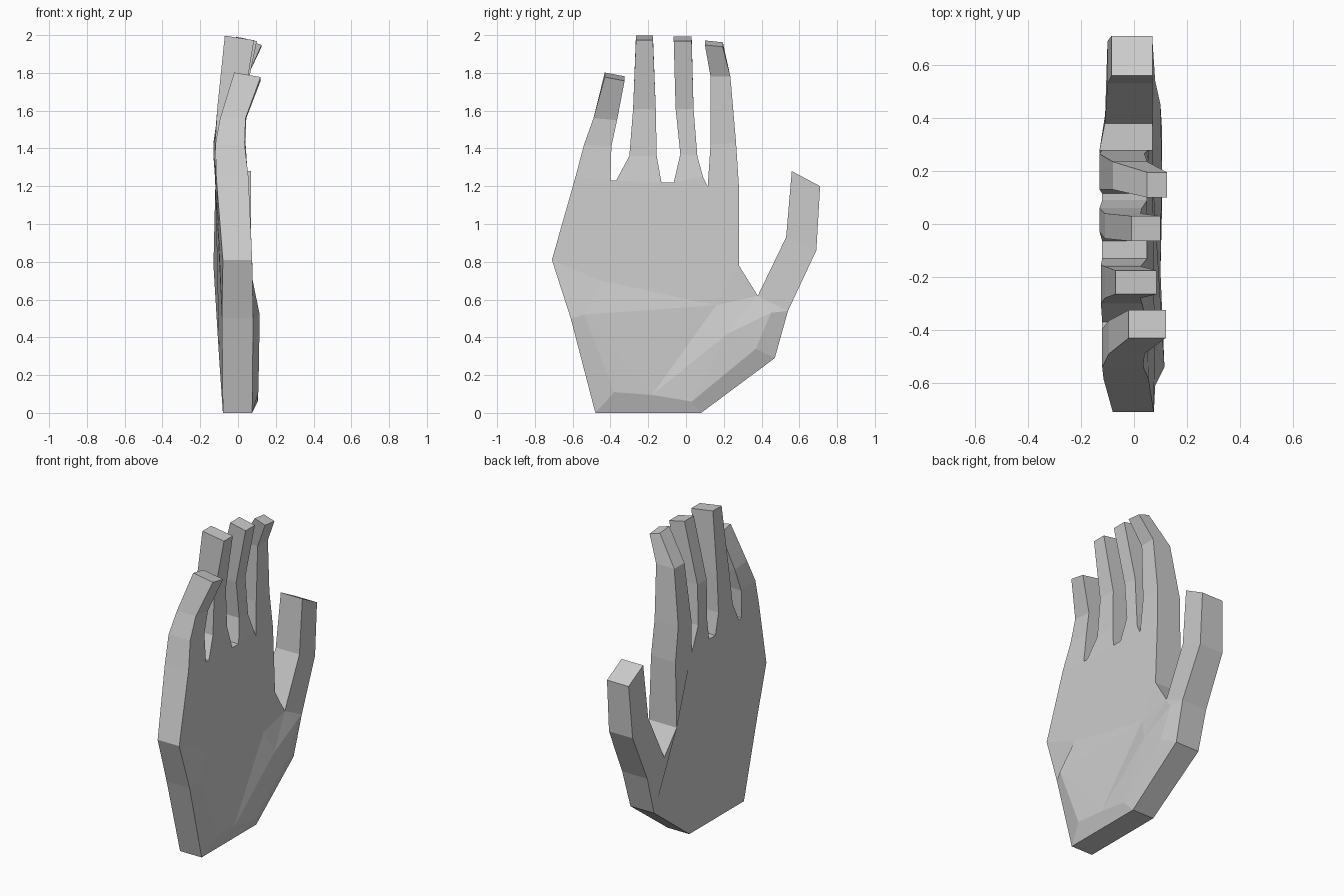
import bpy
import bmesh

cube = bpy.data.objects.get("Cube")
if cube:
    bpy.data.objects.remove(cube, do_unlink=True)

grey = bpy.data.materials.new("plain grey")
grey.use_nodes = True
grey.diffuse_color = (0.6, 0.6, 0.6, 1)
grey.node_tree.nodes["Principled BSDF"].inputs["Base Color"].default_value = (0.6, 0.6, 0.6, 1)

bm = bmesh.new()

# Palm outline: name -> y, z, back x, front x (walked around the edge)
outline = {
    "wrist_outer": (-.48, 0, -.08, .075),
    "wrist_inner": (.08, 0, -.08, .075),
    "thumb_heel": (.47, .29, -.1, .07),
    "thumb_right": (.54, .54, -.1, .08),
    "thumb_left": (.38, .62, -.11, .07),
    "index_side": (.28, .78, -.13, .07),
    "index_right": (.28, 1.2, -.12, .055),
    "index_left": (.115, 1.2, -.12, .05),
    "middle_right": (.09, 1.25, -.12, .05),
    "middle_left": (-.065, 1.22, -.12, .05),
    "ring_right": (-.13, 1.22, -.12, .05),
    "ring_left": (-.37, 1.23, -.12, .05),
    "pinky_right": (-.4, 1.23, -.12, .05),
    "pinky_left": (-.585, 1.25, -.115, .055),
    "palm_edge": (-.71, .81, -.08, .075),
    "heel_side": (-.61, .5, -.085, .08),
}
back, front = {}, {}
for name, (y, z, xb, xf) in outline.items():
    back[name] = bm.verts.new((xb, y, z))
    front[name] = bm.verts.new((xf, y, z))

# Raised points on the palm side
raised = {
    "pad_top": (.115, -.54, .52),
    "pad_low": (.108, -.38, .11),
    "groove_low": (.1, -.18, .095),
    "mound_low": (.105, .03, .06),
    "mound_out": (.105, .37, .34),
    "mound_top": (.1, .45, .53),
    "mound_mid": (.105, .22, .42),
    "groove_top": (.072, .16, .57),
    "palm_fold": (.078, -.45, .7),
}
for name, co in raised.items():
    front[name] = bm.verts.new(co)

palm_faces = [
    "heel_side pad_top pad_low wrist_outer",
    "wrist_outer wrist_inner mound_low groove_low pad_low",
    "wrist_inner thumb_heel mound_out mound_low",
    "thumb_heel thumb_right mound_top mound_out",
    "thumb_right thumb_left mound_top",
    "mound_low mound_out mound_mid",
    "mound_out mound_top mound_mid",
    "groove_low mound_low mound_mid",
    "groove_low mound_mid groove_top",
    "mound_mid mound_top thumb_left",
    "groove_top mound_mid thumb_left",
    "groove_top thumb_left index_side",
    "pad_low groove_low pad_top",
    "groove_low groove_top pad_top",
    "pad_top groove_top palm_fold",
    "heel_side pad_top palm_fold palm_edge",
    "palm_edge palm_fold groove_top index_side index_right index_left middle_right "
    "middle_left ring_right ring_left pinky_right pinky_left",
]
for names in palm_faces:
    bm.faces.new([front[n] for n in names.split()])
bm.faces.new([back[n] for n in outline])

# Rim joining back and palm, left open where a finger grows out
names = list(outline)
for a, b in zip(names, names[1:] + names[:1]):
    if a.split("_")[0] == b.split("_")[0] and {"left", "right"} == {a.split("_")[1], b.split("_")[1]}:
        continue
    bm.faces.new((back[a], back[b], front[b], front[a]))

# Finger sections: left y, left z, right y, right z, back x, front x
fingers = {
    "thumb": [(.53, .93, .69, .86, -.1, .07), (.56, 1.28, .71, 1.2, -.085, .07)],
    "index": [(.13, 1.42, .265, 1.43, -.13, .04), (.13, 1.78, .235, 1.78, -.08, .05),
              (.1, 1.96, .195, 1.95, .05, .125)],
    "middle": [(-.03, 1.37, .06, 1.36, -.13, .03), (-.055, 1.61, .04, 1.61, -.11, .025),
               (-.065, 1.98, .03, 1.98, -.01, .1)],
    "ring": [(-.3, 1.36, -.155, 1.36, -.125, .03), (-.28, 1.61, -.16, 1.61, -.11, .025),
             (-.265, 1.985, -.175, 1.985, -.07, .085)],
    "pinky": [(-.54, 1.42, -.395, 1.41, -.12, .035), (-.49, 1.56, -.365, 1.55, -.095, .04),
              (-.43, 1.79, -.325, 1.77, -.02, .12)],
}
for name, rows in fingers.items():
    lo, hi = name + "_left", name + "_right"
    ring = [back[lo], back[hi], front[hi], front[lo]]
    for yl, zl, yr, zr, xb, xf in rows:
        tip = .012 if (yl, zl, yr, zr, xb, xf) == rows[-1] and name != "thumb" else 0
        new = [bm.verts.new(c) for c in ((xb, yl, zl + tip), (xb, yr, zr + tip),
                                         (xf, yr, zr - tip), (xf, yl, zl - tip))]
        for i in range(4):
            j = (i + 1) % 4
            bm.faces.new((ring[i], ring[j], new[j], new[i]))
        ring = new
    bm.faces.new(ring)

bmesh.ops.recalc_face_normals(bm, faces=bm.faces)
mesh = bpy.data.meshes.new("hand")
bm.to_mesh(mesh)
bm.free()
mesh.materials.append(grey)
hand = bpy.data.objects.new("hand", mesh)
bpy.context.collection.objects.link(hand)
